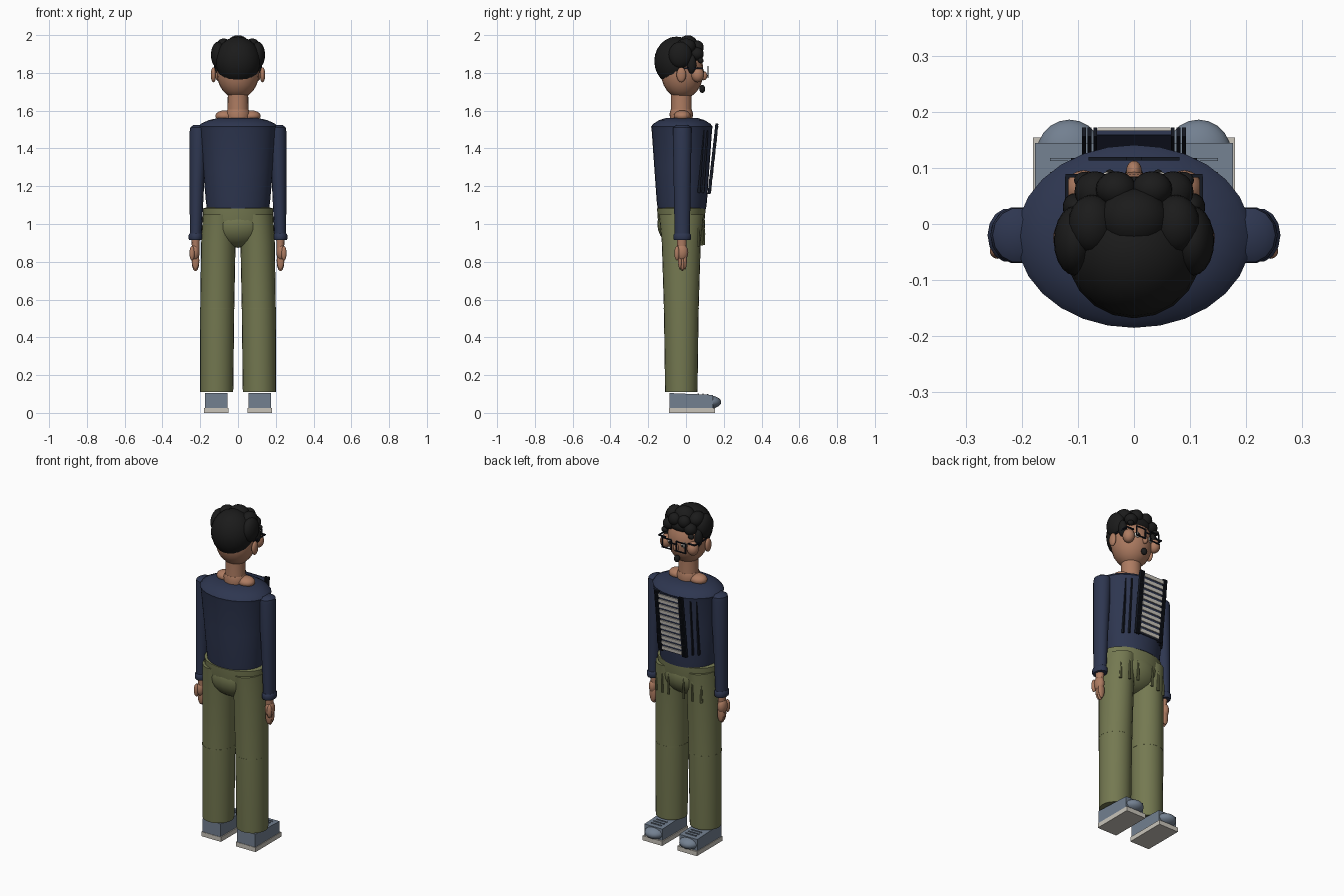
import bpy, bmesh, math
from mathutils import Matrix, Vector, Euler


def material(name, rgb):
    m = bpy.data.materials.new(name)
    m.diffuse_color = (*rgb, 1)
    return m


NAVY = material("navy cloth", (0.027, 0.037, 0.080))
DARK = material("dark trim", (0.007, 0.009, 0.016))
GREEN = material("olive cloth", (0.175, 0.190, 0.082))
SKIN = material("skin", (0.420, 0.200, 0.120))
HAIR = material("black hair", (0.011, 0.011, 0.011))
SLATE = material("slate shoe", (0.170, 0.215, 0.280))
CREAM = material("cream", (0.580, 0.550, 0.490))


def finish(name, bm, mat, smooth=True):
    bmesh.ops.recalc_face_normals(bm, faces=bm.faces)
    me = bpy.data.meshes.new(name)
    bm.to_mesh(me)
    bm.free()
    me.materials.append(mat)
    ob = bpy.data.objects.new(name, me)
    bpy.context.collection.objects.link(ob)
    if smooth:
        bpy.ops.object.select_all(action='DESELECT')
        ob.select_set(True)
        bpy.context.view_layer.objects.active = ob
        bpy.ops.object.shade_smooth_by_angle(angle=math.radians(40))
    return ob


def ball(name, c, r, mat, rot=(0, 0, 0)):
    bm = bmesh.new()
    m = Matrix.LocRotScale(Vector(c), Euler(rot), Vector(r))
    bmesh.ops.create_uvsphere(bm, u_segments=20, v_segments=12, radius=1, matrix=m)
    return finish(name, bm, mat)


def box(name, c, size, mat, rot=(0, 0, 0)):
    bm = bmesh.new()
    m = Matrix.LocRotScale(Vector(c), Euler(rot), Vector(size))
    bmesh.ops.create_cube(bm, size=1, matrix=m)
    return finish(name, bm, mat, False)


def loft(name, rings, mat, n=24):
    """Skin elliptical rings given as (x, y, z, rx, ry)."""
    bm = bmesh.new()
    loops = []
    for x, y, z, rx, ry in rings:
        loops.append([bm.verts.new((x + rx * math.cos(2 * math.pi * i / n),
                                    y + ry * math.sin(2 * math.pi * i / n), z)) for i in range(n)])
    for a, b in zip(loops, loops[1:]):
        for i in range(n):
            j = (i + 1) % n
            bm.faces.new((a[i], a[j], b[j], b[i]))
    bm.faces.new(loops[0][::-1])
    bm.faces.new(loops[-1])
    return finish(name, bm, mat)


# Torso with domed shoulders, and a hem
loft("sweater", [(0, -.022, 1.08, .165, .128), (0, -.022, 1.12, .17, .133), (0, -.022, 1.30, .186, .146),
                 (0, -.022, 1.50, .205, .16), (0, -.022, 1.515, .209, .163), (0, -.022, 1.53, .198, .152),
                 (0, -.022, 1.55, .155, .12), (0, -.022, 1.562, .10, .08)], NAVY, 28)

# Neck, collar and collarbones
loft("neck", [(0, -.025, 1.54, .06, .058), (0, -.025, 1.60, .055, .055), (0, -.025, 1.70, .054, .055)], SKIN)
loft("neck_base", [(0, -.025, 1.56, .062, .06), (0, -.025, 1.585, .066, .062), (0, -.025, 1.605, .056, .056)], SKIN)

# Waistband and seat
loft("waistband", [(0, -.025, 1.0, .18, .12), (0, -.025, 1.04, .185, .126), (0, -.025, 1.082, .186, .128),
                   (0, -.025, 1.09, .16, .11)], GREEN, 28)
ball("seat", (0, -.025, 1.0), (.168, .127, .126), GREEN)

for s, side in ((-1, "left"), (1, "right")):
    # Collarbone
    ball(side + "_collarbone", (s * .068, -.02, 1.572), (.052, .045, .03), SKIN)
    # Sleeve and cuff
    loft(side + "_sleeve", [(s * .224, -.02, .93, .031, .041), (s * .218, -.02, 1.2, .038, .046),
                            (s * .208, -.02, 1.49, .048, .051), (s * .206, -.02, 1.512, .046, .049),
                            (s * .206, -.02, 1.524, .03, .03)], NAVY, 14)
    loft(side + "_cuff", [(s * .224, -.02, .914, .034, .044), (s * .224, -.02, .922, .037, .048),
                          (s * .224, -.02, .942, .037, .048), (s * .224, -.02, .95, .032, .042)], NAVY, 14)
    # Hand
    loft(side + "_wrist", [(s * .224, -.022, .86, .02, .024), (s * .224, -.022, .93, .022, .026)], SKIN, 12)
    ball(side + "_palm", (s * .228, -.022, .85), (.025, .034, .045), SKIN)
    ball(side + "_thumb", (s * .243, -.048, .845), (.014, .014, .038), SKIN)
    for k, y in enumerate((-.031, -.018, -.006)):
        ball(f"{side}_finger_{k}", (s * .225, y, .80 + .008 * abs(k - 1)), (.02, .011, .05), SKIN)
    # Trouser leg with knee seam
    loft(side + "_trouser_leg", [(s * .113, -.025, .11, .087, .085), (s * .113, -.025, .125, .088, .086),
                                 (s * .110, -.025, .55, .09, .092), (s * .104, -.025, .9, .091, .103),
                                 (s * .098, -.025, 1.05, .088, .118)], GREEN)
    loft(side + "_knee_seam", [(s * .110, -.025, .549, .0908, .0928),
                               (s * .110, -.025, .555, .0908, .0928)], GREEN)
    # Hanging folds on the trouser front
    for k, (x, z, h) in enumerate(((.05, .95, .12), (.10, .96, .15), (.15, .93, .10))):
        y = (.093, .083, .066)[k]
        loft(f"{side}_fold_{k}", [(s * x, y, z - h / 2, .008, .008),
                                  (s * x, y + .003, z, .006, .006),
                                  (s * x, y, z + h / 2, .003, .003)], GREEN, 8)
    # Shoe
    box(side + "_sole", (s * .115, .032, .0135), (.13, .245, .027), CREAM)
    bm = bmesh.new()
    bmesh.ops.create_cube(bm, size=1, matrix=Matrix.LocRotScale(
        Vector((s * .116, .028, .065)), None, Vector((.12, .232, .08))))
    for v in bm.verts:
        if v.co.z > .07 and v.co.y > 0:
            v.co.z -= .01
    finish(side + "_shoe_upper", bm, SLATE, False)
    ball(side + "_toe_cap", (s * .115, .128, .057), (.058, .058, .034), SLATE)
    for k in range(3):
        box(f"{side}_lace_{k}", (s * .115, .065 + .025 * k, .1 - .001 * k), (.07, .006, .006), SLATE)
    # Chest rails: a stout one beside the panel, thin ones lying on the sweater
    for k in range(3):
        box(f"{side}_rail_{k}", (s * (.069 + .010 * k), .143, 1.345), (.007, .016, .375), DARK, (-.11, 0, 0))
    for k, (x, y) in enumerate(((.108, .098), (.135, .077))):
        box(f"{side}_thin_rail_{k}", (s * x, y, 1.33), (.008, .018, .33), DARK, (-.065, 0, 0))
    # Ear, cheek, eye
    ball(side + "_ear", (s * .13, -.025, 1.79), (.014, .025, .04), SKIN)
    ball(side + "_cheek", (s * .09, .062, 1.79), (.032, .034, .04), SKIN)
    ball(side + "_eye", (s * .043, .08, 1.805), (.018, .014, .016), CREAM)
    ball(side + "_pupil", (s * .043, .092, 1.805), (.007, .005, .008), HAIR)
    # Glasses: square rim from four bars, hinge and temple
    for d in (-1, 1):
        box(f"{side}_rim_bar_{d}", (s * .047, .116, 1.805 + d * .028), (.066, .006, .006), DARK)
        box(f"{side}_rim_post_{d}", (s * .047 + d * .031, .116, 1.805), (.006, .006, .06), DARK)
    box(side + "_hinge", (s * .098, .086, 1.825), (.048, .007, .007), DARK)
    box(side + "_temple", (s * .12, .03, 1.825), (.006, .11, .007), DARK)
    # Side hair
    ball(side + "_side_hair", (s * .105, -.03, 1.895), (.038, .062, .07), HAIR)
    ball(side + "_sideburn", (s * .105, .03, 1.845), (.022, .025, .05), HAIR)
    ball(side + "_top_curl", (s * .075, .0, 1.94), (.042, .052, .042), HAIR)
    ball(side + "_front_curl", (s * .032, .062, 1.935), (.036, .032, .036), HAIR)
    ball(side + "_temple_curl", (s * .07, .058, 1.9), (.036, .036, .034), HAIR)
    ball(side + "_brow", (s * .088, .078, 1.865), (.019, .015, .015), HAIR)

# Head and face
ball("head", (0, -.02, 1.805), (.113, .113, .142), SKIN)
ball("nose", (0, .094, 1.785), (.014, .019, .024), SKIN)
ball("mouth", (0, .086, 1.715), (.017, .016, .021), HAIR)
box("glasses_bridge", (0, .116, 1.815), (.034, .006, .006), DARK)

# Main hair masses
ball("back_hair", (0, -.05, 1.862), (.12, .118, .13), HAIR)
ball("crown_curl", (0, .01, 1.945), (.062, .054, .054), HAIR)
ball("fringe", (0, .05, 1.90), (.075, .035, .035), HAIR)

# Slatted chest panel, leaning forward at the top
TILT = -.11
box("chest_panel", (0, .143, 1.345), (.132, .008, .36), NAVY, (TILT, 0, 0))
for i in range(11):
    t = -.165 + .033 * i
    box(f"panel_slat_{i}", (0, .149 + t * math.sin(-TILT), 1.345 + t * math.cos(TILT)),
        (.13, .007, .019), CREAM, (TILT, 0, 0))
